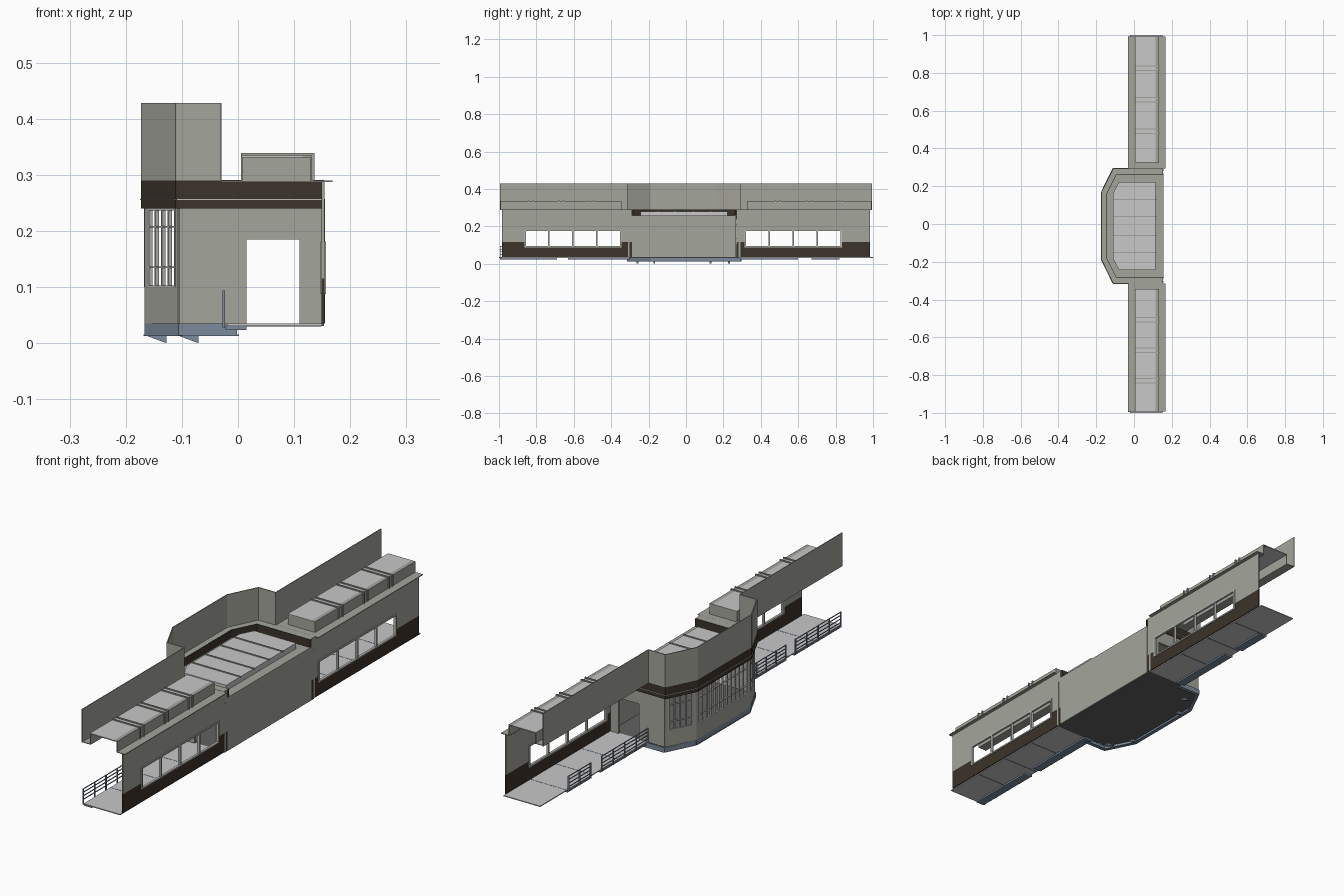
import bpy, bmesh
from mathutils import Vector

if "Cube" in bpy.data.objects:
    bpy.data.objects.remove(bpy.data.objects["Cube"])


def material(name, r, g, b):
    m = bpy.data.materials.new(name)
    m.use_nodes = True
    m.diffuse_color = (r, g, b, 1)
    m.node_tree.nodes["Principled BSDF"].inputs["Base Color"].default_value = (r, g, b, 1)
    return m


GREY = material("warm grey plaster", .37, .375, .33)
LIGHT = material("light concrete", .58, .58, .585)
BROWN = material("dark brown", .045, .033, .023)
BLUE = material("blue grey steel", .2, .26, .34)
DARK = material("dark underside", .12, .12, .12)
FRAME = material("pale frame", .52, .53, .49)


def finish(name, bm, mat):
    bmesh.ops.recalc_face_normals(bm, faces=bm.faces)
    mesh = bpy.data.meshes.new(name)
    bm.to_mesh(mesh)
    bm.free()
    mesh.materials.append(mat)
    bpy.context.collection.objects.link(bpy.data.objects.new(name, mesh))


def add_prism(bm, pts, z0, z1):
    low = [bm.verts.new((x, y, z0)) for x, y in pts]
    high = [bm.verts.new((x, y, z1)) for x, y in pts]
    bm.faces.new(low[::-1])
    bm.faces.new(high)
    for i in range(len(pts)):
        j = (i + 1) % len(pts)
        bm.faces.new((low[i], low[j], high[j], high[i]))


def prism(name, mat, pts, z0, z1):
    bm = bmesh.new()
    add_prism(bm, pts, z0, z1)
    finish(name, bm, mat)


def boxes(name, mat, items):
    """Each item is x0, x1, y0, y1, z0, z1."""
    bm = bmesh.new()
    for a, b, c, d, e, f in items:
        add_prism(bm, [(a, c), (b, c), (b, d), (a, d)], e, f)
    finish(name, bm, mat)


def walls(name, mat, items, thick=.004):
    """Each item is a plan segment p, q with its bottom and top."""
    bm = bmesh.new()
    for p, q, z0, z1 in items:
        p, q = Vector(p), Vector(q)
        d = (q - p).normalized()
        n = Vector((-d.y, d.x)) * thick / 2
        add_prism(bm, [p - n, q - n, q + n, p + n], z0, z1)
    finish(name, bm, mat)


def path(items, z0, z1):
    return [(p, q, z0, z1) for p, q in zip(items, items[1:])]


def bay(end, side, corner, front, front_half):
    """Plan of the hall: open on the +x side, chamfered towards -x."""
    half = [(end, -side), (corner, -side), (front, -front_half)]
    pts = half + [(x, -y) for x, y in reversed(half)]
    return [(x, y - .01) for x, y in pts]


OUTER = bay(.153, .304, -.11, -.171, .18)
WALL = bay(.153, .296, -.104, -.164, .178)
INNER = bay(.153, .272, -.095, -.145, .172)
ROOF = bay(.115, .233, -.08, -.11, .175)

# Hall floor, roof and solid rear wall
prism("hall_floor", DARK, WALL, .031, .035)
prism("hall_roof_base", GREY, INNER, .253, .257)
prism("hall_roof_slab", LIGHT, ROOF, .257, .28)
boxes("hall_roof_ribs", GREY,
      [(-.11, .118, y - .003, y + .003, .278, .283) for y in (-.15, -.06, .04, .13)])
boxes("hall_rear_wall", GREY, [(.149, .155, -.29, .267, .035, .257)])

# Hall side walls with door openings
side = []
for y in (WALL[0][1], WALL[-1][1]):
    side += [((-.104, y), (.015, y), .035, .24), ((.11, y), (.155, y), .035, .24),
             ((.015, y), (.11, y), .185, .24)]
walls("hall_side_walls", GREY, side, .01)

# Chamfered bay with glazing bars in open windows
bay_walls, bars = [], []
for i, t0, t1, panes in ((1, .1, .88, 4), (2, .04, .96, 12), (3, .12, .9, 4)):
    p, q = Vector(WALL[i]), Vector(WALL[i + 1])
    a, b = p.lerp(q, t0), p.lerp(q, t1)
    bay_walls += [(p, q, .035, .1), (p, a, .1, .24), (b, q, .1, .24)]
    step = (b - a).normalized() * .002
    for k in range(panes + 1):
        c = a.lerp(b, k / panes)
        bars.append((c - step, c + step, .1, .24))
    bars += [(a, b, z, z + .003) for z in (.1, .134, .206, .237)]
walls("bay_walls", GREY, bay_walls, .006)
walls("bay_window_bars", FRAME, bars, .007)

# Brown band, coping ledge and tall parapet around the hall
walls("hall_band", BROWN, path(OUTER, .24, .29))
walls("hall_band_inside", BROWN, path(INNER, .257, .29))
walls("hall_band_trim", FRAME, path(OUTER, .255, .257), .007)
bm = bmesh.new()
for i in range(5):
    add_prism(bm, [OUTER[i], OUTER[i + 1], INNER[i + 1], INNER[i]], .287, .2905)
    add_prism(bm, [OUTER[i], OUTER[i + 1], INNER[i + 1], INNER[i]], .24, .242)
finish("hall_coping", bm, GREY)
parapet = [(-.03, OUTER[0][1])] + OUTER[1:5] + [(-.03, OUTER[5][1])]
walls("hall_parapet", GREY, path(parapet, .29, .428))

# Blue edge beam below the bay, with wedge brackets
RIM = [(-.008, OUTER[0][1])] + OUTER[1:5] + [(-.008, OUTER[5][1])]
walls("bay_edge_beam", BLUE, path([(x + .006, y) for x, y in RIM], .014, .035))
walls("bay_edge_flange", BLUE, path([(x + .01, y * .98) for x, y in RIM], .013, .016), .015)
bm = bmesh.new()
for x, y in ((-.165, -.17), (-.165, .13), (-.108, -.26), (-.108, .23)):
    ends = []
    for s in (-.005, .005):
        ends.append([bm.verts.new(v) for v in
                     ((x, y + s, .014), (x + .038, y + s, 0), (x + .038, y + s, .014))])
    bm.faces.new(ends[0])
    bm.faces.new(ends[1][::-1])
    for i in range(3):
        j = (i + 1) % 3
        bm.faces.new((ends[0][i], ends[0][j], ends[1][j], ends[1][i]))
finish("bay_brackets", bm, BLUE)


def wing(label, s, near, far, w0, w1, rails):
    """One wing; s is its direction along y, other values are distances."""
    def spans(items):
        return [(a, b, min(s * c, s * d), max(s * c, s * d), e, f)
                for a, b, c, d, e, f in items]

    def part(name, mat, items):
        boxes(label + "_" + name, mat, spans(items))

    # Rear wall: brown base, grey top, row of open windows
    x0, x1 = .149, .154
    part("wall_base", BROWN, [(x0, x1, near - .025, far, .035, .09),
                              (x0, x1, near - .025, w0, .09, .115),
                              (x0, x1, w1, far, .09, .115)])
    part("wall_upper", GREY, [(x0, x1, near - .025, far, .18, .29),
                              (x0, x1, near - .025, w0, .115, .18),
                              (x0, x1, w1, far, .115, .18)])
    frame = [(.147, .157, w0, w1, z, z + .006) for z in (.088, .175)]
    for k in range(5):
        y = w0 + (w1 - w0) * k / 4
        frame.append((.147, .157, y - .004, y + .004, .088, .181))
    part("window_frames", FRAME, frame)

    # Roof: eaves, raised centre, open outer end, ribs and parapet
    end = far + .007
    part("eaves", GREY, [(.128, .168, near, end, .287, .29),
                         (-.031, .006, near, end, .287, .29)])
    part("raised_roof_sides", GREY, [(.005, .008, near + .03, end, .287, .334),
                                     (.129, .132, near + .03, end, .287, .334),
                                     (.005, .132, near + .03, near + .033, .287, .334),
                                     (.115, .132, near + .03, end, .331, .335)])
    part("inner_ceiling", GREY, [(.005, .13, near, near + .03, .287, .29)])
    part("raised_roof", LIGHT, [(.005, .116, near + .03, end, .331, .335)])
    ribs = []
    for k in range(1, 4):
        y = near + .03 + (end - near - .03) * k / 4
        for d in (-.012, .012):
            ribs += [(.005, .136, y + d - .003, y + d + .003, .334, .339),
                     (.131, .136, y + d - .003, y + d + .003, .29, .339)]
    part("roof_ribs", GREY, ribs)
    part("parapet", GREY, [(-.032, -.029, near, end + .003, .287, .428)])

    # Platform with seams and blue edge beams
    part("platform", LIGHT, [(-.02, .15, near - .01, 1, .031, .035)])
    part("platform_seams", BLUE, [(-.02, .149, y, y + .004, .03, .0355)
                                  for y in (.48, .65, .82)])
    part("platform_beams", BLUE, [(-.022, .015, a, b, .024, .031) for a, b in rails])

    # Railings along the platform edge
    rail = []
    for a, b in rails:
        rail += [(-.027, -.024, a, b, z, z + .003) for z in (.047, .062, .077, .091)]
        n = max(2, round((b - a) / .07))
        for k in range(n + 1):
            y = a + (b - a - .004) * k / n
            rail.append((-.028, -.023, y, y + .004, .028, .094))
    part("railings", BLUE, rail)


wing("front_wing", -1, .315, .985, .35, .86, ((.3, .63), (.69, .995)))
wing("back_wing", 1, .295, .985, .317, .83, ((.29, .6), (.67, .82)))
